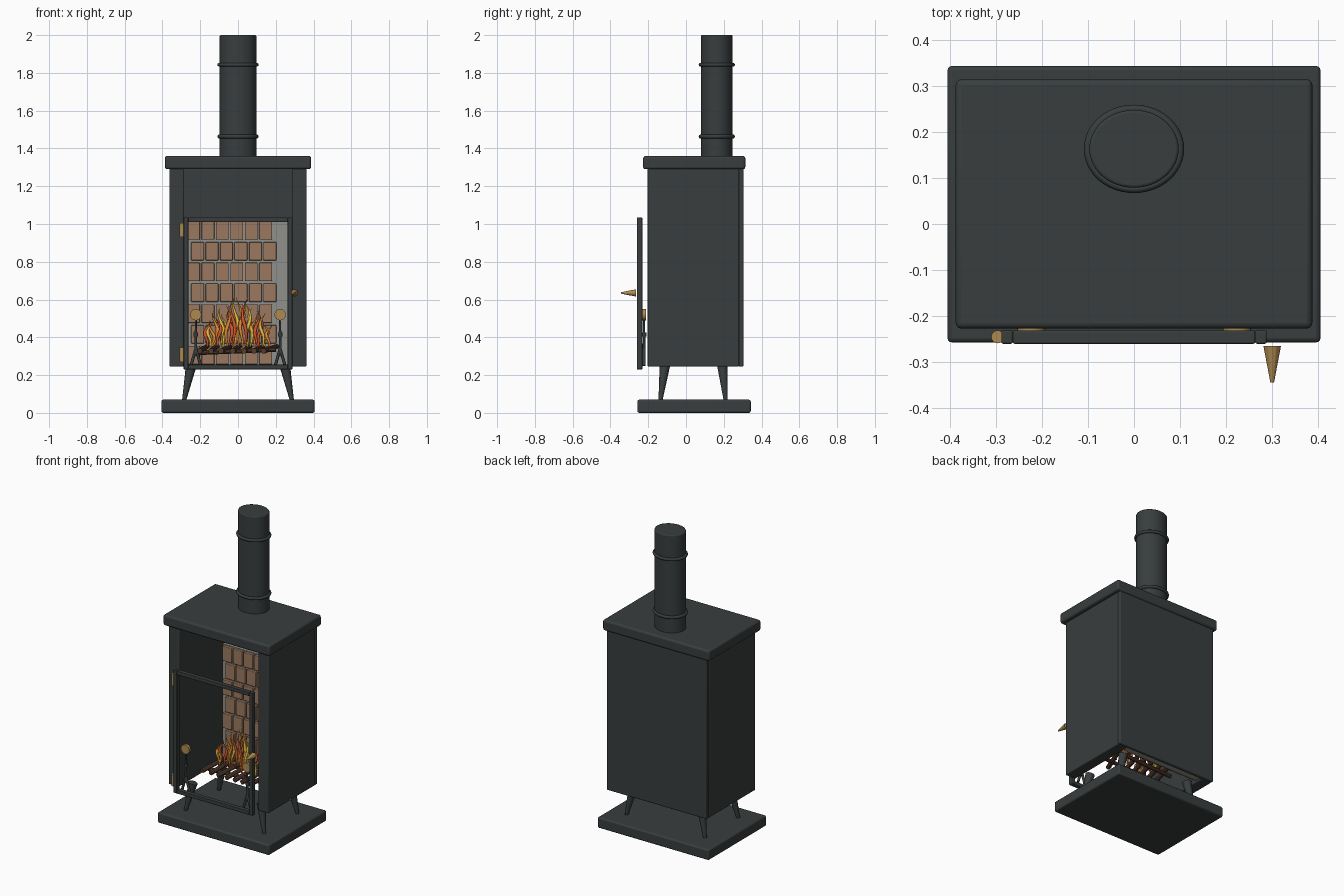
import bpy, bmesh, math, random
from mathutils import Vector, Matrix

if "Cube" in bpy.data.objects:
    bpy.data.objects.remove(bpy.data.objects["Cube"])

random.seed(4)


def material(name, rgb):
    m = bpy.data.materials.new(name)
    m.diffuse_color = (*rgb, 1)
    m.use_nodes = True
    m.node_tree.nodes["Principled BSDF"].inputs["Base Color"].default_value = m.diffuse_color
    return m


IRON = material("iron", (0.04, 0.047, 0.047))
BRICK = material("brick", (0.33, 0.19, 0.115))
MORTAR = material("mortar", (0.28, 0.28, 0.26))
BRASS = material("brass", (0.42, 0.25, 0.08))
WOOD = material("wood", (0.10, 0.05, 0.03))
FLAMES = [material("flame_red", (0.7, 0.10, 0.03)),
          material("flame_orange", (0.85, 0.28, 0.03)),
          material("flame_yellow", (0.85, 0.55, 0.06))]


def finish(name, bm, mat, bevel=0, smooth=False):
    bmesh.ops.recalc_face_normals(bm, faces=bm.faces)
    me = bpy.data.meshes.new(name)
    bm.to_mesh(me)
    bm.free()
    me.materials.append(mat)
    ob = bpy.data.objects.new(name, me)
    bpy.context.collection.objects.link(ob)
    if bevel:
        b = ob.modifiers.new("bevel", 'BEVEL')
        b.width = bevel
        b.segments = 3
    if smooth or bevel:
        bpy.ops.object.select_all(action='DESELECT')
        ob.select_set(True)
        bpy.context.view_layer.objects.active = ob
        bpy.ops.object.shade_smooth_by_angle(angle=math.radians(35))
    return ob


def add_box(bm, x, y, z):
    size = (x[1] - x[0], y[1] - y[0], z[1] - z[0])
    mid = ((x[0] + x[1]) / 2, (y[0] + y[1]) / 2, (z[0] + z[1]) / 2)
    bmesh.ops.create_cube(bm, size=1, matrix=Matrix.Translation(mid) @ Matrix.Diagonal((*size, 1)))


def box(name, x, y, z, mat=IRON, bevel=0.006):
    bm = bmesh.new()
    add_box(bm, x, y, z)
    return finish(name, bm, mat, bevel)


def add_rod(bm, a, b, r1, r2, sides=12):
    a, b = Vector(a), Vector(b)
    rot = (b - a).to_track_quat('Z', 'Y').to_matrix().to_4x4()
    bmesh.ops.create_cone(bm, cap_ends=True, segments=sides, radius1=r1, radius2=r2,
                          depth=(b - a).length, matrix=Matrix.Translation((a + b) / 2) @ rot)


def rod(name, a, b, r1, r2, sides=12, mat=IRON, smooth=True):
    bm = bmesh.new()
    add_rod(bm, a, b, r1, r2, sides)
    return finish(name, bm, mat, 0, smooth)


# Cabinet: hearth plate, thick sides, back panel and top plate (open front and underside)
box("hearth_plate", (-0.405, 0.405), (-0.257, 0.343), (0, 0.07), bevel=0.01)
box("top_plate", (-0.387, 0.387), (-0.227, 0.314), (1.29, 1.36), bevel=0.012)
box("back_panel", (-0.363, 0.363), (0.28, 0.304), (0.245, 1.295))
for side, s in (("left", -1), ("right", 1)):
    box(side + "_side_panel", sorted((s * 0.288, s * 0.363)), (-0.203, 0.28), (0.245, 1.295))

# Splayed tapered legs
for side, s in (("left", -1), ("right", 1)):
    for end, ty, by in (("front", -0.112, -0.135), ("back", 0.193, 0.21)):
        rod(f"{end}_{side}_leg", (s * 0.248, ty, 0.25), (s * 0.285, by, 0.068), 0.028, 0.011, 16)

# Oval flue pipe with two collars
bm = bmesh.new()
add_rod(bm, (0, 0, 1.35), (0, 0, 2.0), 0.097, 0.097, 48)
bmesh.ops.scale(bm, vec=(1, 0.87, 1), verts=bm.verts)
bmesh.ops.translate(bm, vec=(0, 0.163, 0), verts=bm.verts)
finish("flue_pipe", bm, IRON, 0.006)
for n, z in (("lower", 1.463), ("upper", 1.843)):
    bpy.ops.mesh.primitive_torus_add(location=(0, 0.163, z), major_radius=0.099, minor_radius=0.01,
                                     major_segments=48, minor_segments=10)
    ob = bpy.context.object
    ob.name = n + "_flue_collar"
    ob.scale = (1, 0.88, 1)
    ob.data.materials.append(IRON)
    bpy.ops.object.shade_smooth()

# Firebrick lining in running bond on a mortar slab
box("mortar_slab", (-0.28, 0.28), (0.24, 0.281), (0.25, 1.02), MORTAR, 0)
bm = bmesh.new()
for row in range(7):
    z = 1.015 - row * 0.11
    for col in range(6):
        x = -0.236 + 0.0765 * col + (0.022 if row % 2 else 0)
        add_box(bm, (x - 0.034, x + 0.034), (0.222, 0.245), (z - 0.098, z))
finish("fire_bricks", bm, BRICK, 0.004)

# Door frame (four bars), hinges and conical handle
bm = bmesh.new()
for x in (-0.288, 0.263):
    add_box(bm, (x, x + 0.025), (-0.26, -0.231), (0.23, 1.035))
for z in (0.23, 1.01):
    add_box(bm, (-0.263, 0.263), (-0.26, -0.231), (z, z + 0.025))
finish("door_frame", bm, IRON, 0.004)
for n, z in (("lower", 0.27), ("upper", 0.93)):
    rod(n + "_hinge", (-0.296, -0.245, z), (-0.296, -0.245, z + 0.075), 0.014, 0.014, 16, BRASS)
rod("door_handle", (0.3, -0.265, 0.635), (0.3, -0.344, 0.635), 0.019, 0.004, 12, BRASS, False)

# Firedogs: turned post, splayed feet and a disc finial
for side, s in (("left", -1), ("right", 1)):
    x, y = s * 0.223, -0.222
    bm = bmesh.new()
    add_rod(bm, (x, y, 0.30), (x, y, 0.50), 0.008, 0.005)
    add_rod(bm, (x, y, 0.405), (x, y, 0.425), 0.012, 0.012)
    for f in (-1, 1):
        add_rod(bm, (x, y, 0.34), (x + f * 0.026, y, 0.25), 0.008, 0.008)
    finish(side + "_firedog", bm, IRON, 0, True)
    rod(side + "_firedog_finial", (x, y - 0.009, 0.52), (x, y + 0.009, 0.52), 0.03, 0.03, 24, BRASS)

# Logs laid front to back over two cross bars
for n, y in (("front", -0.02), ("back", 0.09)):
    rod(n + "_cross_log", (-0.21, y, 0.318), (0.2, y, 0.335), 0.012, 0.012, 10, WOOD)
for i in range(7):
    x = -0.19 + i * 0.058
    t = random.uniform(0.02, 0.05)
    rod(f"log_{i + 1}", (x - t * 0.5, -0.08, 0.328), (x + t, 0.13, 0.352), 0.015, 0.013, 9, WOOD)


# Flames: wavy tapering tongues with a flattened section
def flame(name, x, y, z, height, width, phase, mat):
    bm = bmesh.new()
    rings, n, sides = [], 14, 8
    for i in range(n):
        t = i / (n - 1)
        w = width * (0.35 + 1.3 * t if t < 0.5 else 2 * (1 - t)) + 0.0006
        cx = x + 0.014 * math.sin(phase + t * 7) * (0.3 + t)
        rings.append([bm.verts.new((cx + w * math.cos(2 * math.pi * k / sides),
                                    y + 0.55 * w * math.sin(2 * math.pi * k / sides),
                                    z + t * height)) for k in range(sides)])
    for a, b in zip(rings, rings[1:]):
        for k in range(sides):
            bm.faces.new((a[k], a[(k + 1) % sides], b[(k + 1) % sides], b[k]))
    bm.faces.new(rings[0])
    bm.faces.new(rings[-1])
    finish(name, bm, mat, 0, True)


for i in range(22):
    x = -0.165 + 0.0155 * i
    h = (0.31 - 1.0 * abs(x)) * random.uniform(0.7, 1.02)
    flame(f"flame_{i + 1}", x, 0.03 + random.uniform(-0.05, 0.06), 0.352, h, 0.011,
          random.uniform(0, 6), FLAMES[(i * 2 + i // 3) % 3])
